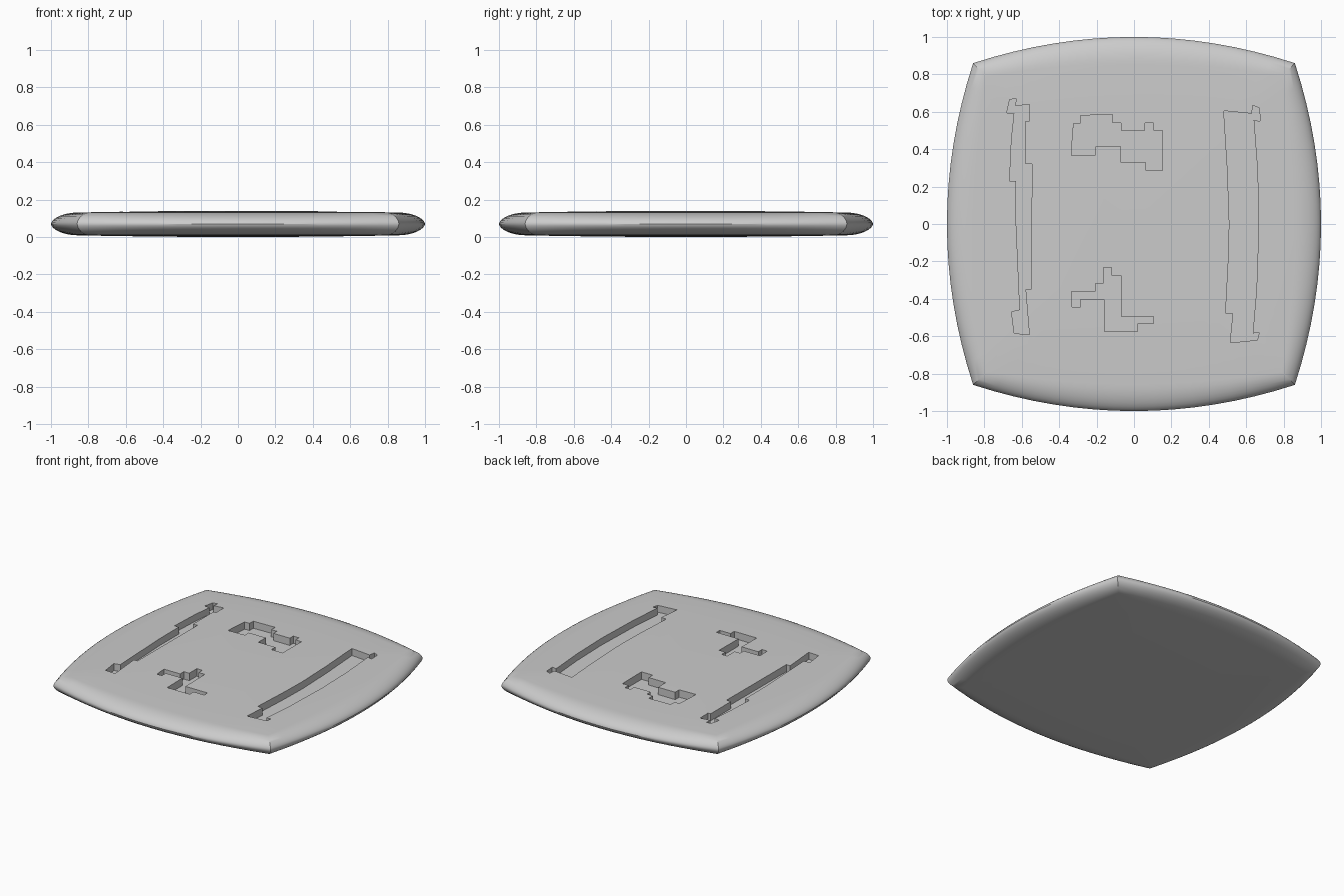
import bpy, bmesh, math

if "Cube" in bpy.data.objects:
    bpy.data.objects.remove(bpy.data.objects["Cube"])

Z_MID = 0.07      # height of the rim seam
FLOOR = 0.085     # floor of the recesses
SEG = 16          # segments along each side


def ring_points(corner, mid):
    """Square ring whose four sides bow outwards from corner to mid."""
    side = []
    for i in range(SEG):
        t = -1 + 2 * i / SEG
        side.append((corner * t, -(corner + (mid - corner) * (1 - t * t))))
    pts = []
    for q in range(4):
        for x, y in side:
            for _ in range(q):
                x, y = -y, x
            pts.append((x, y))
    return pts


def make_object(name, bm):
    bmesh.ops.recalc_face_normals(bm, faces=bm.faces)
    me = bpy.data.meshes.new(name)
    bm.to_mesh(me)
    bm.free()
    ob = bpy.data.objects.new(name, me)
    bpy.context.collection.objects.link(ob)
    return ob


# cushion-shaped slab: gently domed faces, then a rounded rim down to the seam
half = []
for m in (0.2, 0.4, 0.6, 0.8, 1.0):
    half.append((0.79 * m, 0.855 * m, 0.07 - 0.009 * m * m))
for i in range(1, 9):
    a = math.pi / 2 * i / 8
    s = math.sin(a)
    half.append((0.79 + 0.07 * s, 0.855 + 0.145 * s, 0.061 * math.cos(a) ** 1.15 if i < 8 else 0.0))
rings = half + [(c, m, -h) for c, m, h in reversed(half[:-1])]

bm = bmesh.new()
loops = [[bm.verts.new((x, y, Z_MID + h)) for x, y in ring_points(c, m)] for c, m, h in rings]
n = 4 * SEG
for a, b in zip(loops, loops[1:]):
    for i in range(n):
        j = (i + 1) % n
        bm.faces.new((a[i], a[j], b[j], b[i]))
for loop, z in ((loops[0], 2 * Z_MID), (loops[-1], 0.0)):
    tip = bm.verts.new((0, 0, z))
    for i in range(n):
        bm.faces.new((loop[i], loop[(i + 1) % n], tip))
slab = make_object("cushion_slab", bm)

# outlines of the four stepped recesses, in hundredths of a unit
left_slot = [(-66.5, 66.5), (-63, 67), (-63.5, 63), (-56, 64), (-56, 55), (-58, 55), (-58, 32),
             (-54.5, 32), (-54.8, 0), (-55, -35), (-58, -35), (-56, -59), (-64, -58.5),
             (-65.5, -47), (-61, -46), (-63, 0), (-63, 23), (-66.5, 23), (-65.5, 45),
             (-64, 59), (-68, 59.5)]
right_slot = [(48, 60.5), (63, 59), (63.5, 63.5), (67, 62), (67.5, 55), (64, 55.5), (66, 29),
              (66.7, 0), (65.5, -35), (63.5, -58.5), (67, -58), (66, -62), (51.5, -63.5),
              (53, -48), (49, -47.5), (50.5, -19), (51, 0), (50, 29)]
upper_recess = [(-28.5, 58), (-11.5, 58.5), (-11.5, 54), (-7, 54), (-7, 50), (6, 50), (6, 54),
                (10.5, 54), (10.5, 50), (15.3, 50), (15.3, 28.5), (6.5, 28.5), (6.5, 33),
                (-7, 33), (-7, 41.5), (-20.5, 41.5), (-20.5, 37), (-33.5, 36.5), (-33, 45),
                (-32.3, 53.7), (-28.5, 53.7)]
lower_recess = [(-16.3, -23.3), (-12, -23.3), (-12, -27.5), (-7, -27.5), (-7, -49.5),
                (10.5, -49.5), (10.5, -53.2), (2, -53.2), (2, -57.5), (-15.8, -57.5),
                (-15.8, -40.4), (-29, -40.4), (-29, -44.7), (-33, -44.7), (-33.4, -36),
                (-20.6, -36), (-20.6, -31.8), (-16.3, -31.8)]

# all recesses share one prism cutter
bm = bmesh.new()
for outline in (left_slot, right_slot, upper_recess, lower_recess):
    low = bm.faces.new([bm.verts.new((x / 100, y / 100, FLOOR)) for x, y in outline])
    ext = bmesh.ops.extrude_face_region(bm, geom=[low], use_keep_orig=True)
    for v in ext["geom"]:
        if isinstance(v, bmesh.types.BMVert):
            v.co.z = 0.3
cutter = make_object("recess_cutter", bm)
cutter.hide_render = True

mod = slab.modifiers.new("recesses", 'BOOLEAN')
mod.operation = 'DIFFERENCE'
mod.solver = 'EXACT'
mod.object = cutter
bpy.context.view_layer.objects.active = slab
slab.select_set(True)
bpy.ops.object.modifier_apply(modifier=mod.name)
bpy.data.objects.remove(cutter)
bpy.ops.object.shade_smooth_by_angle(angle=math.radians(30))
